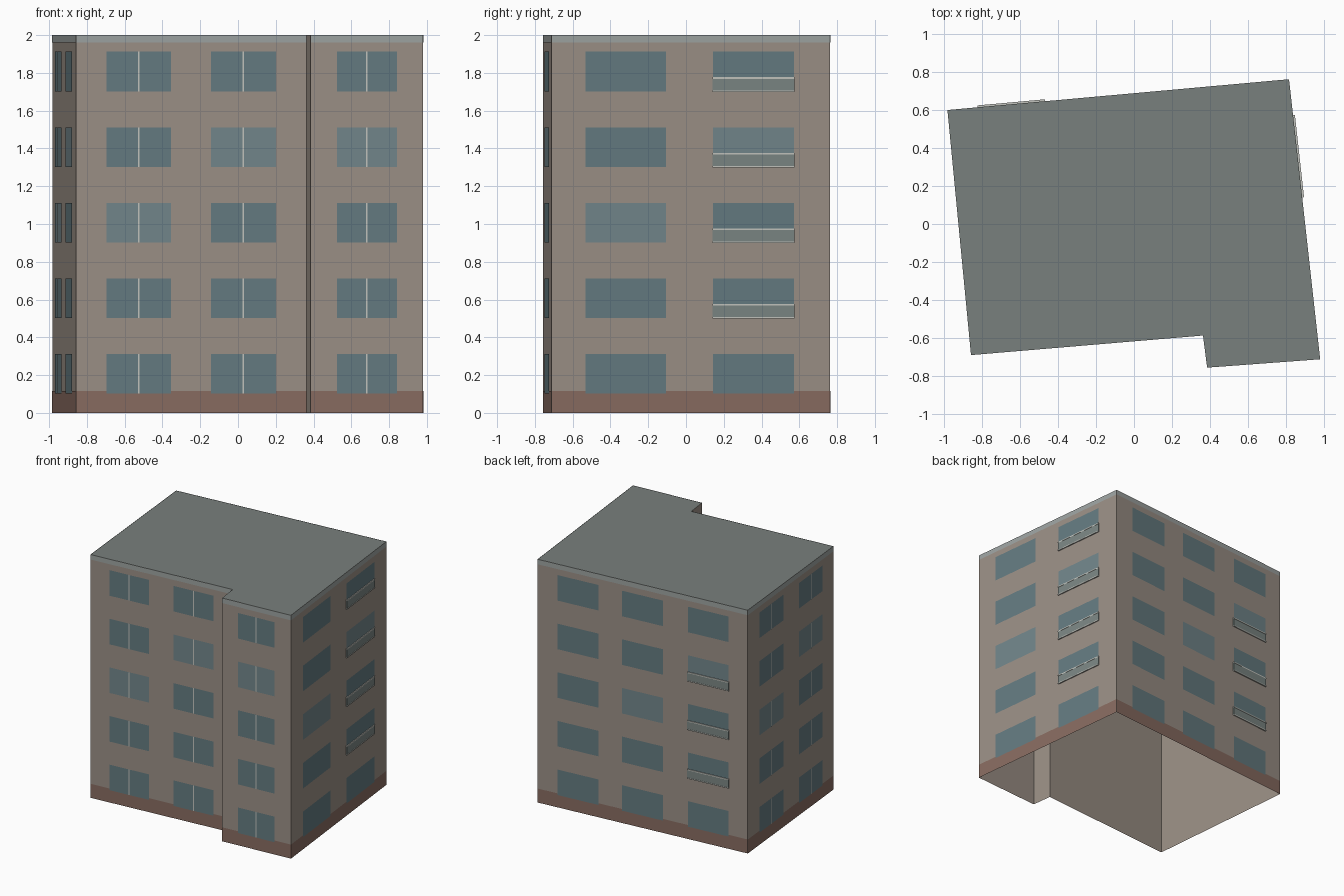
import bpy, bmesh
from mathutils import Vector

if "Cube" in bpy.data.objects:
    bpy.data.objects.remove(bpy.data.objects["Cube"])


def mat(name, r, g, b):
    m = bpy.data.materials.new(name)
    m.diffuse_color = (r, g, b, 1)
    m.use_nodes = True
    m.node_tree.nodes["Principled BSDF"].inputs["Base Color"].default_value = m.diffuse_color
    return m


PLASTER = mat("plaster", .33, .28, .24)
BRICK = mat("brick", .25, .15, .12)
TRIM = mat("trim", .34, .37, .36)
ROOF = mat("roof_grey", .19, .215, .205)
GLASS = mat("glass", .13, .20, .22)
LIGHT = mat("pale_glass", .17, .24, .26)
WHITE = mat("white_frame", .55, .56, .52)
PANEL = mat("balcony_panel", .20, .24, .23)

# Footprint corners, counter-clockwise from the front left
P = [Vector(p) for p in [(-.858, -.69), (.363, -.587), (.385, -.756),
                         (.98, -.712), (.816, .762), (-.982, .60)]]
parts = {}


def get(name, material):
    if name not in parts:
        parts[name] = (bmesh.new(), material)
    return parts[name][0]


def point(w, t, z, off):
    a, b = P[w], P[(w + 1) % len(P)]
    d = (b - a).normalized()
    q = a.lerp(b, t) + Vector((d.y, -d.x)) * off
    return (q.x, q.y, z)


def quad(name, material, w, t0, t1, z0, z1, off=0):
    bm = get(name, material)
    bm.faces.new([bm.verts.new(point(w, t, z, off))
                  for t, z in ((t0, z0), (t1, z0), (t1, z1), (t0, z1))])


def box(name, material, w, t0, t1, z0, z1, depth):
    bm = get(name, material)
    v = [bm.verts.new(point(w, t, z, o)) for o in (0, depth)
         for t, z in ((t0, z0), (t1, z0), (t1, z1), (t0, z1))]
    for f in ((4, 5, 6, 7), (3, 2, 1, 0), (0, 1, 5, 4),
              (1, 2, 6, 5), (2, 3, 7, 6), (3, 0, 4, 7)):
        bm.faces.new([v[i] for i in f])


# Wall shell (open underneath) and flat roof
for w in range(6):
    quad("walls", PLASTER, w, 0, 1, 0, 2)
    if w != 1:
        quad("base_band", BRICK, w, 0, 1, 0, .115, .002)
        quad("roof_band", TRIM, w, 0, 1, 1.96, 2, .002)
bm = get("roof", ROOF)
bm.faces.new([bm.verts.new((p.x, p.y, 2)) for p in P])

# Per column: wall, start, end, centre bar, balcony floors, pale floors
columns = [
    (0, .133, .412, True, (), (2,)),
    (0, .585, .867, True, (), (3,)),
    (2, .235, .765, True, (), (3,)),
    (3, .122, .411, False, (), (2,)),
    (3, .58, .87, False, (1, 2, 3, 4), (3,)),
    (4, .095, .29, False, (), ()),
    (4, .403, .597, False, (), (2,)),
    (4, .716, .91, False, (1, 2, 3), (3,)),
    (5, .13, .41, True, (), (2,)),
    (5, .595, .87, True, (), (3,)),
]
for w, t0, t1, bar, balconies, pale in columns:
    length = (P[(w + 1) % 6] - P[w]).length
    for floor in range(5):
        z = .102 + .4 * floor
        if floor in pale:
            quad("pale_windows", LIGHT, w, t0, t1, z, z + .21, .004)
        else:
            quad("windows", GLASS, w, t0, t1, z, z + .21, .004)
        if bar:
            h, c = .004 / length, (t0 + t1) / 2
            quad("window_bars", WHITE, w, c - h, c + h, z, z + .21, .0055)
        if floor in balconies:
            e = .003 / length
            box("balcony_panels", PANEL, w, t0 - e, t1 + e, z + .005, z + .066, .008)
            box("balcony_rails", WHITE, w, t0 - e, t1 + e, z + .066, z + .075, .010)
            box("balcony_slabs", WHITE, w, t0 - e, t1 + e, z - .003, z + .005, .010)

for name, (bm, material) in parts.items():
    bmesh.ops.remove_doubles(bm, verts=bm.verts, dist=.00005)
    me = bpy.data.meshes.new(name)
    bm.to_mesh(me)
    bm.free()
    me.materials.append(material)
    bpy.context.collection.objects.link(bpy.data.objects.new(name, me))
